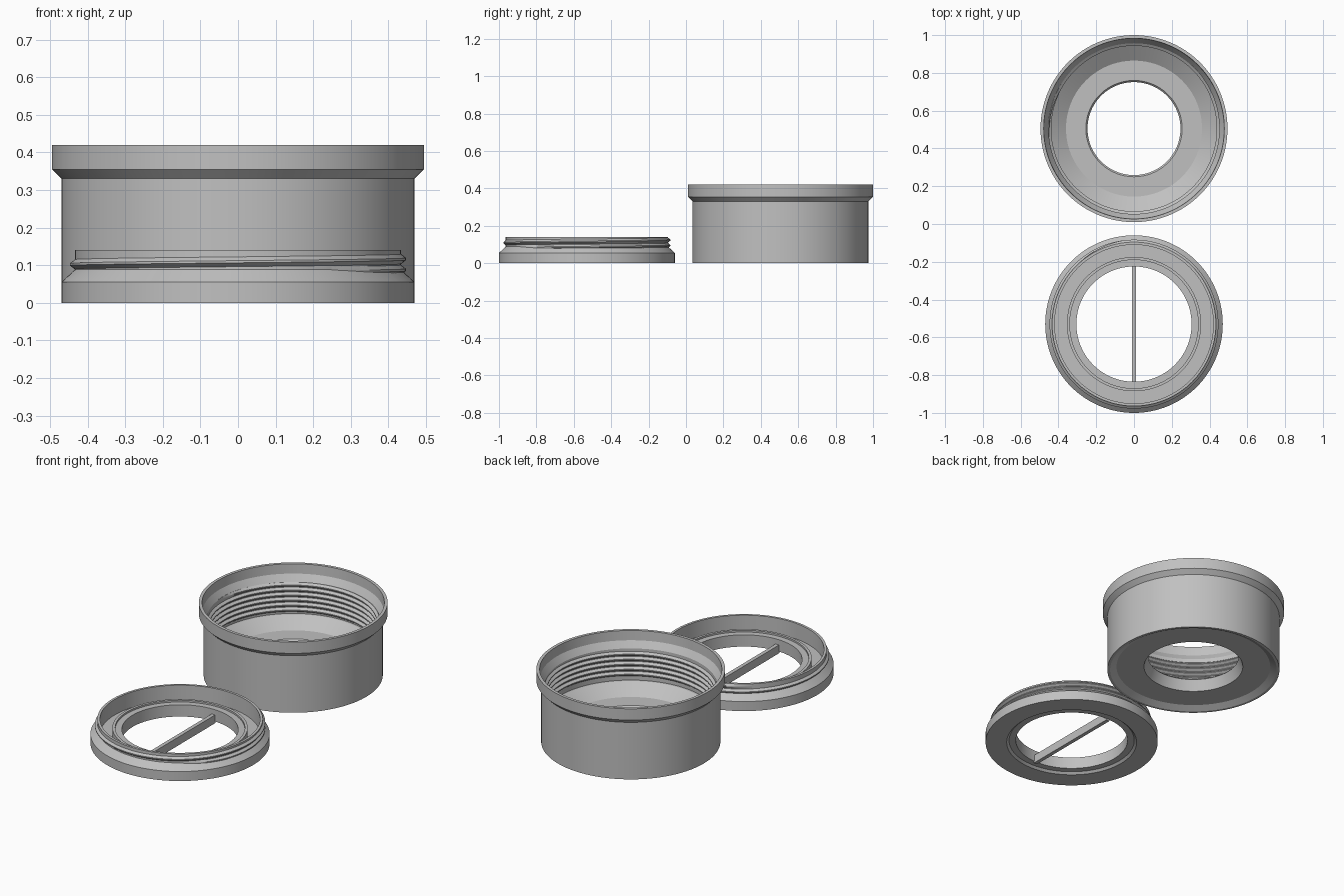
import bpy, bmesh, math

if "Cube" in bpy.data.objects:
    bpy.data.objects.remove(bpy.data.objects["Cube"], do_unlink=True)

SEGMENTS = 128

# Single plain grey plastic
grey = bpy.data.materials.new("grey plastic")
grey.use_nodes = True
color = (0.53, 0.53, 0.53, 1)
grey.diffuse_color = color
grey.node_tree.nodes["Principled BSDF"].inputs["Base Color"].default_value = color


def finish(name, bm, y):
    """Turn a bmesh into a shaded, coloured object at depth y."""
    bmesh.ops.recalc_face_normals(bm, faces=bm.faces)
    mesh = bpy.data.meshes.new(name)
    bm.to_mesh(mesh)
    bm.free()
    mesh.materials.append(grey)
    obj = bpy.data.objects.new(name, mesh)
    bpy.context.collection.objects.link(obj)
    obj.location.y = y
    bpy.ops.object.select_all(action="DESELECT")
    obj.select_set(True)
    bpy.context.view_layer.objects.active = obj
    bpy.ops.object.shade_smooth_by_angle(angle=math.radians(25))
    return obj


def skin(bm, rings, closed):
    """Bridge successive cross-sections with quads."""
    count = len(rings[0])
    pairs = list(zip(rings, rings[1:]))
    if closed:
        pairs.append((rings[-1], rings[0]))
    for a, b in pairs:
        for j in range(count):
            k = (j + 1) % count
            bm.faces.new((a[j], b[j], b[k], a[k]))


def lathe(name, profile, y):
    """Spin a closed (radius, height) profile around z."""
    bm = bmesh.new()
    rings = []
    for i in range(SEGMENTS):
        t = math.tau * i / SEGMENTS
        rings.append([bm.verts.new((r * math.cos(t), r * math.sin(t), z))
                      for r, z in profile])
    skin(bm, rings, True)
    return finish(name, bm, y)


def thread(name, wall, crest, low, high, pitch, start, y):
    """Sweep a tapered ridge along a right-handed helix."""
    bm = bmesh.new()
    turns = (high - low) / pitch
    steps = int(turns * SEGMENTS)
    root = wall - math.copysign(0.004, crest - wall)
    rings = []
    for i in range(steps + 1):
        t = start + math.tau * i / SEGMENTS
        z = low + pitch * i / SEGMENTS
        fade = min(1, i / 12, (steps - i) / 12)
        tip = wall + (crest - wall) * (0.05 + 0.95 * fade)
        section = ((root, -0.45), (wall, -0.45), (tip, -0.1),
                   (tip, 0.1), (wall, 0.45), (root, 0.45))
        rings.append([bm.verts.new((r * math.cos(t), r * math.sin(t), z + h * pitch))
                      for r, h in section])
    skin(bm, rings, False)
    bm.faces.new(rings[0])
    bm.faces.new(rings[-1])
    return finish(name, bm, y)


CUP_Y, LID_Y = 0.505, -0.53

# Open cup with flared rim, sloped floor and central hole
lathe("cup_body", [
    (0.47, 0), (0.47, 0.33), (0.495, 0.355), (0.495, 0.42),
    (0.478, 0.42), (0.475, 0.365), (0.452, 0.328), (0.452, 0.145),
    (0.44, 0.145), (0.36, 0.09), (0.255, 0.09), (0.246, 0.08),
    (0.27, 0.02), (0.42, 0.02), (0.455, 0)], CUP_Y)
thread("cup_inner_thread", 0.452, 0.438, 0.158, 0.318, 0.029, 0, CUP_Y)

# Ring lid with inner trough and stepped collar
lathe("lid_body", [
    (0.47, 0), (0.47, 0.055), (0.434, 0.088), (0.434, 0.14),
    (0.42, 0.14), (0.42, 0.05), (0.355, 0.05), (0.355, 0.09),
    (0.34, 0.09), (0.34, 0.08), (0.305, 0.08), (0.305, 0.012),
    (0.342, 0.012), (0.355, 0)], LID_Y)
thread("lid_outer_thread", 0.434, 0.447, 0.083, 0.127, 0.029,
       math.radians(-55), LID_Y)

# Grip bar across the lid opening
bm = bmesh.new()
bmesh.ops.create_cube(bm, size=1)
bmesh.ops.scale(bm, vec=(0.022, 0.616, 0.048), verts=bm.verts)
bmesh.ops.translate(bm, vec=(0, 0, 0.026), verts=bm.verts)
finish("lid_grip_bar", bm, LID_Y)
